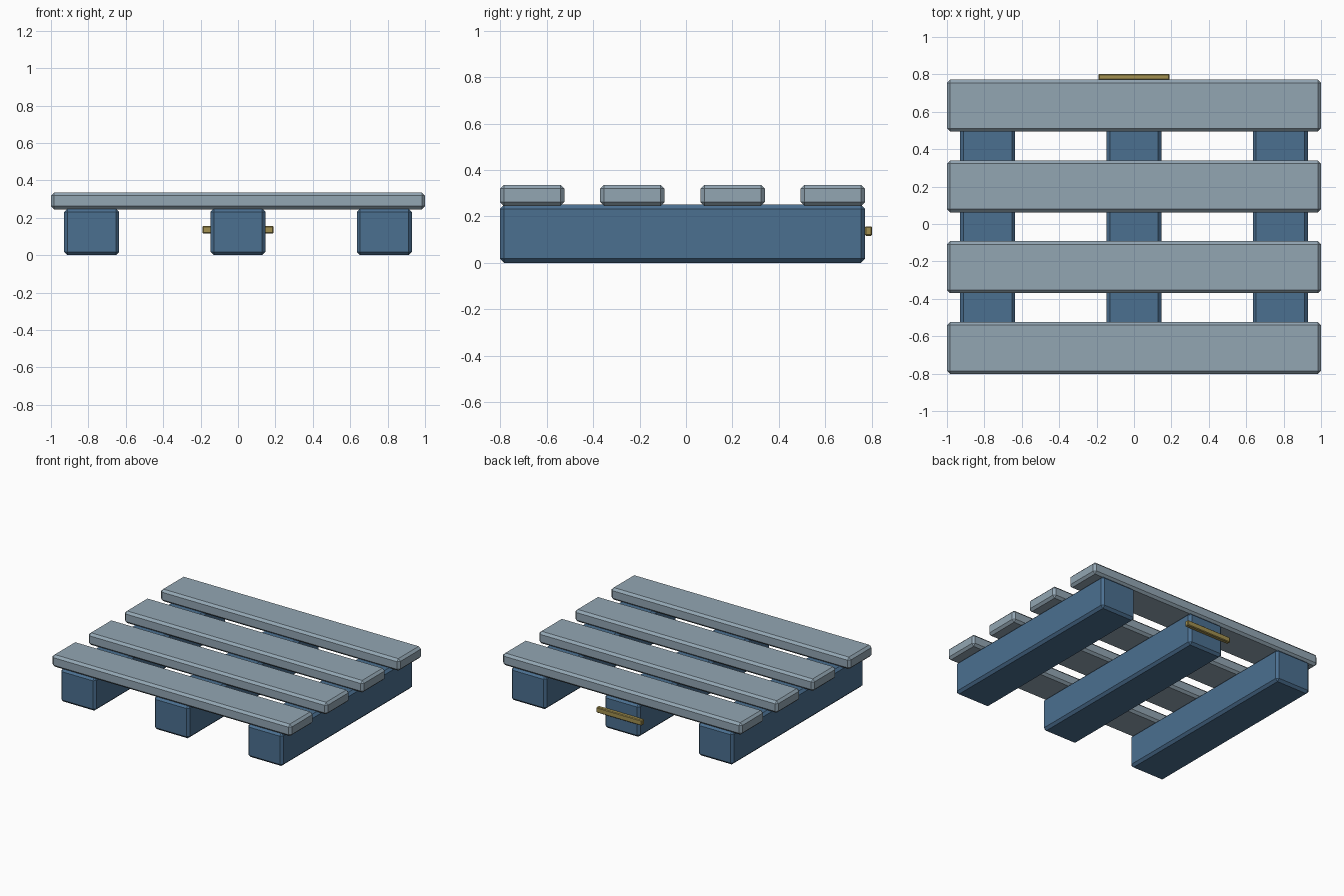
import bpy

if "Cube" in bpy.data.objects:
    bpy.data.objects.remove(bpy.data.objects["Cube"])


def material(name, color):
    m = bpy.data.materials.new(name)
    m.diffuse_color = (*color, 1)
    m.use_nodes = True
    m.node_tree.nodes["Principled BSDF"].inputs["Base Color"].default_value = m.diffuse_color
    return m


def block(name, lo, hi, chamfer, mat):
    # chamfered box between two corners
    bpy.ops.mesh.primitive_cube_add(
        size=1, location=[(a + b) / 2 for a, b in zip(lo, hi)])
    ob = bpy.context.object
    ob.name = name
    ob.scale = [b - a for a, b in zip(lo, hi)]
    bpy.ops.object.transform_apply(location=False, rotation=False, scale=True)
    bev = ob.modifiers.new("chamfer", 'BEVEL')
    bev.width = chamfer
    bev.segments = 1
    ob.data.materials.append(mat)
    return ob


blue = material("blue_paint", (0.07, 0.16, 0.28))
grey = material("pale_grey_blue", (0.29, 0.38, 0.45))
gold = material("gold", (0.36, 0.28, 0.08))

FRONT, BACK = -0.802, 0.772

# three bearers running front to back
for i, x in enumerate((-0.782, 0, 0.782)):
    block(f"bearer_{i + 1}", (x - 0.147, FRONT, 0), (x + 0.147, BACK, 0.25),
          0.018, blue)

# four deck slats across the top
width = 0.278
pitch = (BACK - FRONT - width) / 3
for i in range(4):
    y = FRONT + i * pitch
    block(f"deck_slat_{i + 1}", (-1, y, 0.245), (1, y + width, 0.336),
          0.017, grey)

# marker strip on the back of the middle bearer
block("back_strip", (-0.19, 0.77, 0.116), (0.19, 0.802, 0.157), 0.005, gold)
